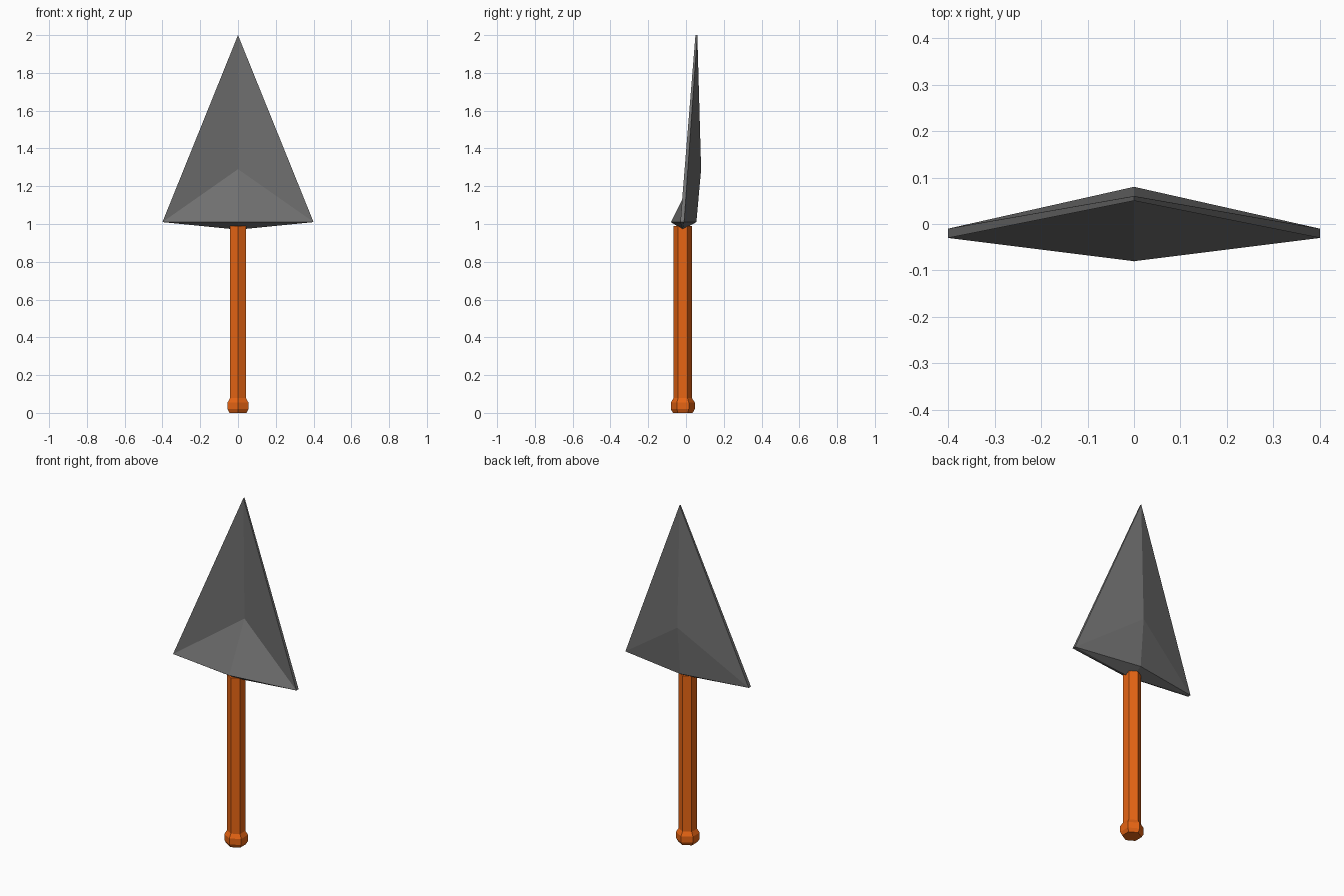
import bpy, bmesh, math

if "Cube" in bpy.data.objects:
    bpy.data.objects.remove(bpy.data.objects["Cube"])

CY = -0.017  # handle axis in y


def material(name, color):
    m = bpy.data.materials.new(name)
    m.diffuse_color = (*color, 1)
    m.use_nodes = True
    m.node_tree.nodes["Principled BSDF"].inputs["Base Color"].default_value = m.diffuse_color
    return m


def finish(name, bm, mat):
    bmesh.ops.recalc_face_normals(bm, faces=bm.faces)
    me = bpy.data.meshes.new(name)
    bm.to_mesh(me)
    bm.free()
    me.materials.append(mat)
    ob = bpy.data.objects.new(name, me)
    bpy.context.collection.objects.link(ob)
    return ob


# Blade: right half only, thin dished plate with a shallow wedge underneath
bm = bmesh.new()
points = {
    "tip_f": (0, 0.05, 2), "tip_b": (0, 0.06, 2),
    "side_f": (0.4, -0.03, 1.01), "side_b": (0.4, -0.01, 1.01),
    "mid_f": (0, 0.06, 1.29), "mid_b": (0, 0.08, 1.29),
    "low_f": (0, -0.08, 1.01), "low_b": (0, 0.055, 1.01),
    "base": (0, CY, 0.97),
}
v = {k: bm.verts.new(p) for k, p in points.items()}
for names in ("tip_f mid_f side_f", "mid_f low_f side_f",
              "tip_b side_b mid_b", "mid_b side_b low_b",
              "tip_f side_f side_b tip_b",
              "low_f base side_f", "low_b side_b base", "side_f base side_b"):
    bm.faces.new([v[n] for n in names.split()])
# Mirror the half across x = 0 and weld the centre line
dup = bmesh.ops.duplicate(bm, geom=bm.verts[:] + bm.edges[:] + bm.faces[:])
for e in dup["geom"]:
    if isinstance(e, bmesh.types.BMVert):
        e.co.x = -e.co.x
bmesh.ops.remove_doubles(bm, verts=bm.verts, dist=0.0001)
finish("blade", bm, material("steel", (0.16, 0.16, 0.16)))

# Handle: six-sided turned profile with a pommel at the foot
bm = bmesh.new()
profile = [(0.052, 0), (0.0635, 0.02), (0.0635, 0.055), (0.049, 0.078), (0.049, 0.99)]
rings = [[bm.verts.new((r * math.sin(i * math.pi / 3), CY + r * math.cos(i * math.pi / 3), z))
          for i in range(6)] for r, z in profile]
for a, b in zip(rings, rings[1:]):
    for i in range(6):
        j = (i + 1) % 6
        bm.faces.new((a[i], a[j], b[j], b[i]))
bm.faces.new(rings[0])
bm.faces.new(rings[-1])
finish("handle", bm, material("orange_grip", (0.8, 0.13, 0.007)))
